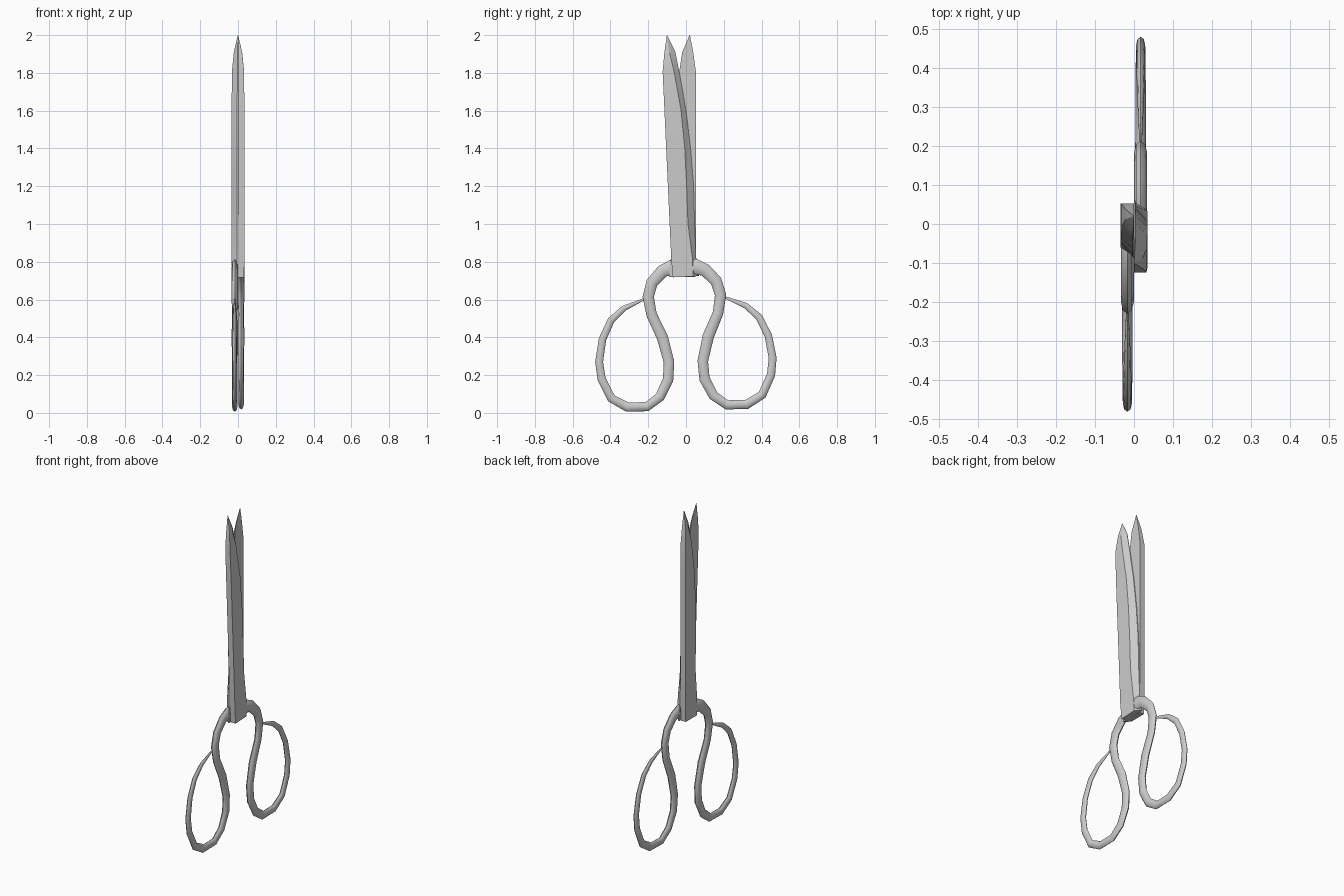
import bpy, bmesh, math
from mathutils import Vector

if "Cube" in bpy.data.objects:
    bpy.data.objects.remove(bpy.data.objects["Cube"])

# blade stations: z, spine, bevel line, cutting edge, thickness
BLADE = [(0.72, -0.048, 0.06, 0.09, 0.032), (0.82, -0.052, 0.06, 0.08, 0.034),
         (1.0, -0.052, 0.045, 0.08, 0.034), (1.2, -0.052, 0.047, 0.084, 0.034),
         (1.4, -0.052, 0.046, 0.077, 0.034), (1.6, -0.052, 0.036, 0.062, 0.034),
         (1.81, -0.052, 0.008, 0.035, 0.032), (1.91, -0.038, -0.012, 0.02, 0.022),
         (2.0, -0.021, -0.02, -0.019, 0.001)]
# handle path: sideways, z, half width
HANDLE = [(0.03, 0.765, 0.042), (0.075, 0.77, 0.042), (0.125, 0.75, 0.034),
          (0.18, 0.69, 0.031), (0.2, 0.615, 0.03), (0.182, 0.52, 0.028),
          (0.125, 0.4, 0.03), (0.09, 0.27, 0.028), (0.095, 0.175, 0.028),
          (0.138, 0.085, 0.026), (0.207, 0.033, 0.025), (0.312, 0.031, 0.025),
          (0.395, 0.077, 0.023), (0.447, 0.18, 0.022), (0.46, 0.27, 0.021),
          (0.442, 0.39, 0.02), (0.397, 0.49, 0.019), (0.33, 0.553, 0.015),
          (0.215, 0.605, 0.005)]
SIDES = 8


def place_near(x, u, z):
    # opened by a slight turn about the pivot
    a = 0.0458
    return (x, u - 0.03 - a * (z - 0.9), z + a * u)


def place_far(x, u, z):
    return (-x, -u, z)


def loft(name, rings, place):
    bm = bmesh.new()
    rows = [[bm.verts.new(place(*p)) for p in ring] for ring in rings]
    n = len(rows[0])
    for a, b in zip(rows, rows[1:]):
        for i in range(n):
            j = (i + 1) % n
            bm.faces.new((a[i], a[j], b[j], b[i]))
    bm.faces.new(rows[0][::-1])
    bm.faces.new(rows[-1])
    bmesh.ops.recalc_face_normals(bm, faces=bm.faces)
    mesh = bpy.data.meshes.new(name)
    bm.to_mesh(mesh)
    bm.free()
    ob = bpy.data.objects.new(name, mesh)
    bpy.context.collection.objects.link(ob)
    bpy.ops.object.select_all(action='DESELECT')
    ob.select_set(True)
    bpy.context.view_layer.objects.active = ob
    return ob


def blade(name, place):
    rings = [[(0, s, z), (t, s, z), (t, b, z), (t * 0.12, e, z), (0, e, z)]
             for z, s, b, e, t in BLADE]
    loft(name, rings, place)
    bpy.ops.object.shade_smooth_by_angle(angle=math.radians(20))


def handle(name, place):
    pts = [Vector((u, z)) for u, z, r in HANDLE]
    rings = []
    for i, p in enumerate(pts):
        d = (pts[min(i + 1, len(pts) - 1)] - pts[max(i - 1, 0)]).normalized()
        side = Vector((-d.y, d.x))
        r = HANDLE[i][2]
        rx = min(0.0165, r * 0.55)
        ring = []
        for k in range(SIDES):
            t = 2 * math.pi * k / SIDES
            q = p + side * r * math.cos(t)
            ring.append((0.017 + rx * math.sin(t), q.x, q.y))
        rings.append(ring)
    loft(name, rings, place)
    bpy.ops.object.shade_smooth_by_angle(angle=math.radians(50))


# two crossing halves
for label, place in (("right", place_near), ("left", place_far)):
    blade(label + "_blade", place)
    handle(label + "_handle", place)
